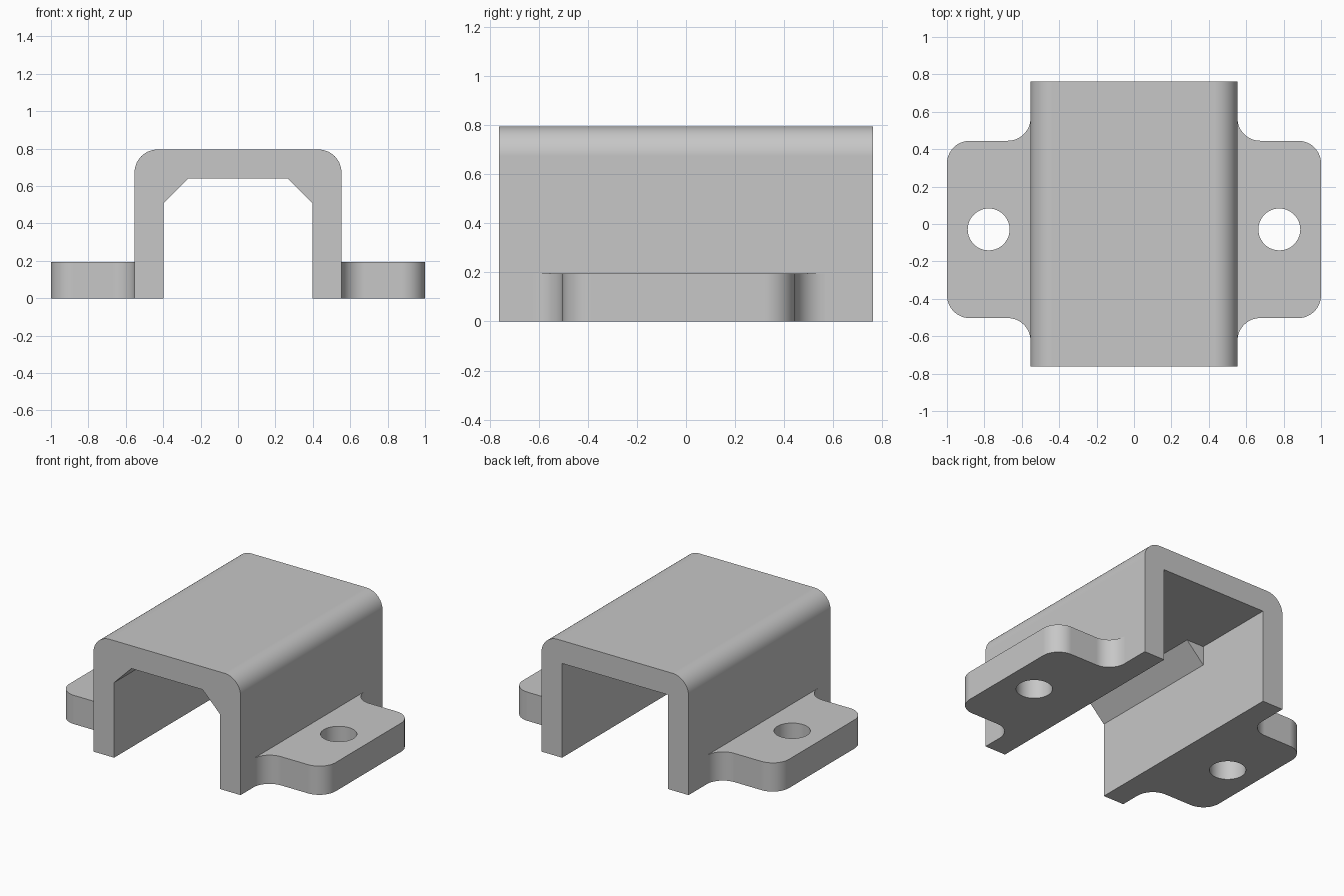
import bpy, bmesh
from math import cos, sin, radians
from mathutils import Vector

if "Cube" in bpy.data.objects:
    bpy.data.objects.remove(bpy.data.objects["Cube"], do_unlink=True)

# Overall sizes
WALL, INNER, TOP, CEILING = 0.553, 0.397, 0.795, 0.64
DEPTH, CHAMFER, CHAMFER_END = 0.762, 0.13, 0.19
ROUND = 0.122
FLANGE_Y0, FLANGE_Y1, FLANGE_TOP = -0.503, 0.445, 0.195
HOLE_X, HOLE_R = 0.777, 0.112

grey = bpy.data.materials.new("plain grey")
grey.use_nodes = True
colour = (0.57, 0.57, 0.57, 1)
grey.diffuse_color = colour
grey.node_tree.nodes["Principled BSDF"].inputs["Base Color"].default_value = colour


def arc(cx, cy, radius, start, end, steps=12):
    angles = [radians(start + (end - start) * i / steps) for i in range(steps + 1)]
    return [(cx + radius * cos(a), cy + radius * sin(a)) for a in angles]


def prism(name, outline, low, high, along_y=False):
    """Extrude a flat outline along z, or along y for an x-z outline."""
    bm = bmesh.new()
    place = (lambda u, v: (u, low, v)) if along_y else (lambda u, v: (u, v, low))
    face = bm.faces.new([bm.verts.new(place(u, v)) for u, v in outline])
    grown = bmesh.ops.extrude_face_region(bm, geom=[face])["geom"]
    step = Vector((0, high - low, 0)) if along_y else Vector((0, 0, high - low))
    bmesh.ops.translate(bm, vec=step,
                        verts=[g for g in grown if isinstance(g, bmesh.types.BMVert)])
    bmesh.ops.recalc_face_normals(bm, faces=bm.faces)
    mesh = bpy.data.meshes.new(name)
    bm.to_mesh(mesh)
    bm.free()
    mesh.materials.append(grey)
    obj = bpy.data.objects.new(name, mesh)
    bpy.context.collection.objects.link(obj)
    return obj


def select(obj):
    bpy.ops.object.select_all(action='DESELECT')
    obj.select_set(True)
    bpy.context.view_layer.objects.active = obj


def cut(obj, cutter):
    mod = obj.modifiers.new("cut", 'BOOLEAN')
    mod.operation, mod.solver, mod.object = 'DIFFERENCE', 'EXACT', cutter
    select(obj)
    bpy.ops.object.modifier_apply(modifier=mod.name)
    bpy.data.objects.remove(cutter, do_unlink=True)


def finish(obj):
    select(obj)
    bpy.ops.object.shade_smooth_by_angle(angle=radians(30))
    mod = obj.modifiers.new("flat face normals", 'WEIGHTED_NORMAL')
    mod.keep_sharp = True


# Housing: arched channel with rounded shoulders and chamfered inner corners
profile = [(WALL, 0)]
profile += arc(WALL - ROUND, TOP - ROUND, ROUND, 0, 90)
profile += arc(ROUND - WALL, TOP - ROUND, ROUND, 90, 180)
profile += [(-WALL, 0), (-INNER, 0), (-INNER, CEILING - CHAMFER),
            (CHAMFER - INNER, CEILING), (INNER - CHAMFER, CEILING),
            (INNER, CEILING - CHAMFER), (INNER, 0)]
housing = prism("housing", profile, -DEPTH, DEPTH, along_y=True)

# The rear of the channel is squared off
square = [(-INNER, -0.1), (INNER, -0.1), (INNER, CEILING), (-INNER, CEILING)]
cut(housing, prism("rear_cutter", square, CHAMFER_END, 1, along_y=True))
finish(housing)

# Mounting flanges: filleted into the walls, rounded outside, one bolt hole each
middle = (FLANGE_Y0 + FLANGE_Y1) / 2
outline = arc(WALL + ROUND, FLANGE_Y0 - ROUND, ROUND, 180, 90)
outline += arc(1 - ROUND, FLANGE_Y0 + ROUND, ROUND, -90, 0)
outline += arc(1 - ROUND, FLANGE_Y1 - ROUND, ROUND, 0, 90)
outline += arc(WALL + ROUND, FLANGE_Y1 + ROUND, ROUND, 270, 180)
hole = arc(HOLE_X, middle, HOLE_R, 0, 360, 48)[:-1]
for side, sign in (("left", 1), ("right", -1)):
    flange = prism(side + "_flange", [(sign * x, y) for x, y in outline], 0, FLANGE_TOP)
    cut(flange, prism("hole_cutter", [(sign * x, y) for x, y in hole], -0.1, 0.4))
    finish(flange)
